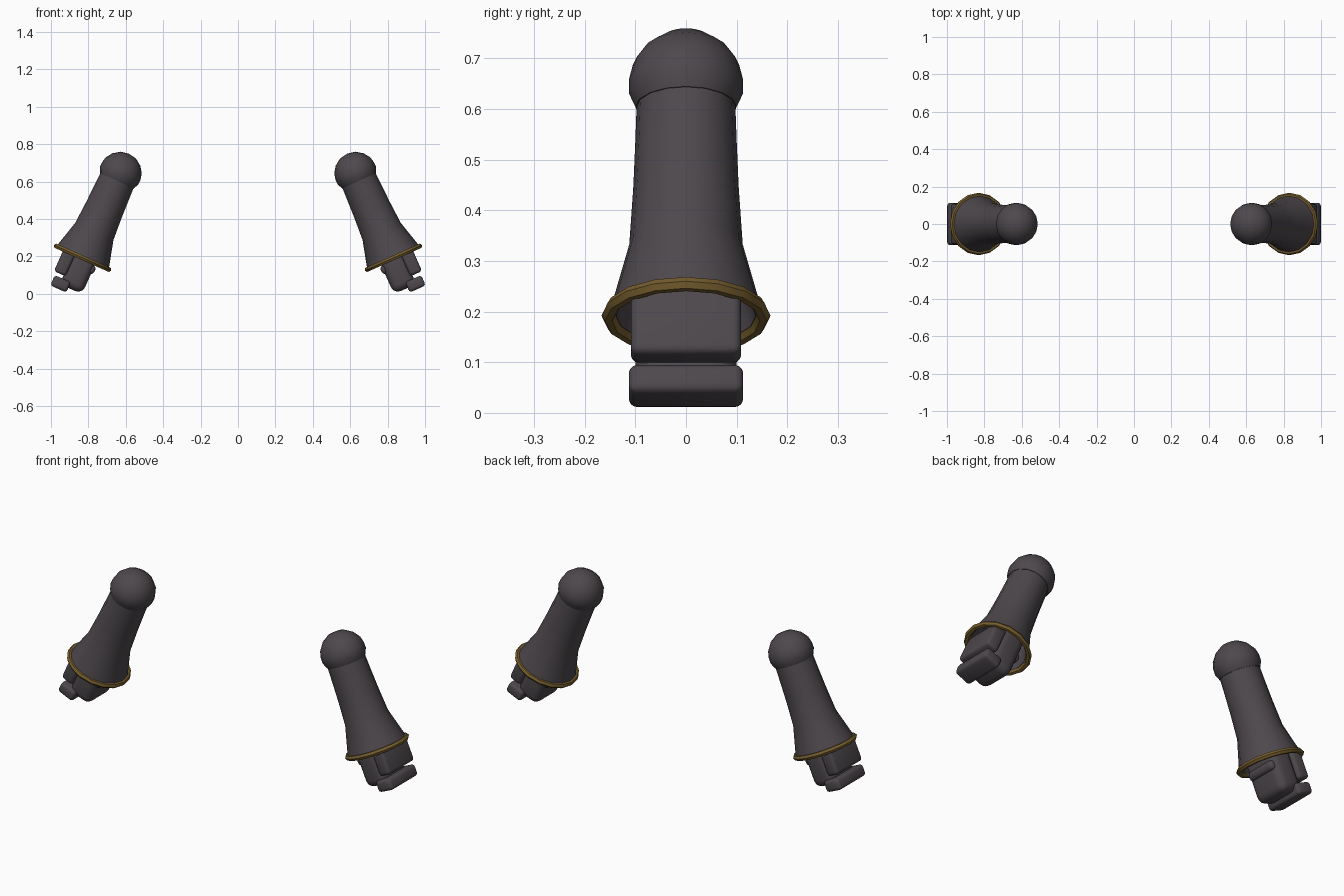
import bpy, bmesh, math
from mathutils import Matrix, Vector

if "Cube" in bpy.data.objects:
    bpy.data.objects.remove(bpy.data.objects["Cube"])

# Arm frame: local x = outward, local y = depth, local z = up along the arm
ARM = Matrix.Translation((0.628, 0, 0.648)) @ Matrix.Rotation(math.radians(-24), 4, 'Y')


def material(name, rgb):
    m = bpy.data.materials.new(name)
    m.diffuse_color = (*rgb, 1)
    m.use_nodes = True
    m.node_tree.nodes["Principled BSDF"].inputs["Base Color"].default_value = m.diffuse_color
    return m


CLOTH = material("charcoal", (0.075, 0.065, 0.073))
GOLD = material("dark_gold", (0.18, 0.11, 0.027))


def finish(name, bm, mat, angle=35):
    """Place the part in the arm frame, mirror it to the other side and shade it."""
    bmesh.ops.recalc_face_normals(bm, faces=bm.faces)
    bm.transform(ARM)
    me = bpy.data.meshes.new(name)
    bm.to_mesh(me)
    bm.free()
    me.materials.append(mat)
    ob = bpy.data.objects.new(name, me)
    bpy.context.collection.objects.link(ob)
    bpy.ops.object.select_all(action='DESELECT')
    ob.select_set(True)
    bpy.context.view_layer.objects.active = ob
    bpy.ops.object.shade_smooth_by_angle(angle=math.radians(angle))
    mir = ob.modifiers.new("other_side", 'MIRROR')
    mir.use_mirror_merge = False
    return ob


def lathe(name, profile, mat, closed=False, n=16, angle=35):
    """Revolve (radius, distance down the arm) points around the arm axis."""
    bm = bmesh.new()
    vs = [bm.verts.new((r, 0, -s)) for r, s in profile]
    pairs = list(zip(vs, vs[1:])) + ([(vs[-1], vs[0])] if closed else [])
    es = [bm.edges.new(p) for p in pairs]
    bmesh.ops.spin(bm, geom=vs + es, cent=(0, 0, 0), axis=(0, 0, 1),
                   angle=math.tau, steps=n, use_merge=False)
    bmesh.ops.remove_doubles(bm, verts=bm.verts, dist=1e-4)
    return finish(name, bm, mat, angle)


def block(name, u, y, s, bevel, segments=3):
    """Rounded box from outward range u, half depth y and down-arm range s."""
    bm = bmesh.new()
    bmesh.ops.create_cube(bm, size=1)
    size = (u[1] - u[0], 2 * y, s[1] - s[0])
    mid = Vector((sum(u) / 2, 0, -sum(s) / 2))
    bm.transform(Matrix.Translation(mid) @ Matrix.Diagonal((*size, 1)))
    bmesh.ops.bevel(bm, geom=bm.edges[:], offset=bevel, segments=segments,
                    profile=0.5, affect='EDGES', clamp_overlap=True)
    return finish(name, bm, CLOTH, 40)


# Rounded shoulder cap
lathe("shoulder_cap", [(0, -0.110), (0.043, -0.103), (0.081, -0.077), (0.105, -0.043),
                       (0.113, -0.01), (0.113, 0.018), (0.1, 0.048), (0, 0.048)], CLOTH, angle=40)

# Hollow flared sleeve: outer wall, hem, inner wall and closed inside
lathe("sleeve", [(0, 0.03), (0.097, 0.03), (0.1, 0.12), (0.104, 0.22), (0.112, 0.345),
                 (0.153, 0.499), (0.138, 0.499), (0.106, 0.37), (0, 0.37)], CLOTH)

# Gold hem ring
hem = [(0.153 + 0.014 * math.cos(i * math.tau / 6), 0.499 + 0.014 * math.sin(i * math.tau / 6))
       for i in range(6)]
lathe("cuff_trim", hem, GOLD, closed=True, angle=30)

# Fist
block("palm", (-0.076, 0.055), 0.1, (0.43, 0.677), 0.04, 4)
block("finger_knuckles", (0.043, 0.111), 0.109, (0.475, 0.626), 0.016)
block("finger_tips", (0.004, 0.098), 0.113, (0.644, 0.704), 0.016)
block("thumb", (-0.088, -0.04), 0.085, (0.512, 0.56), 0.018)
